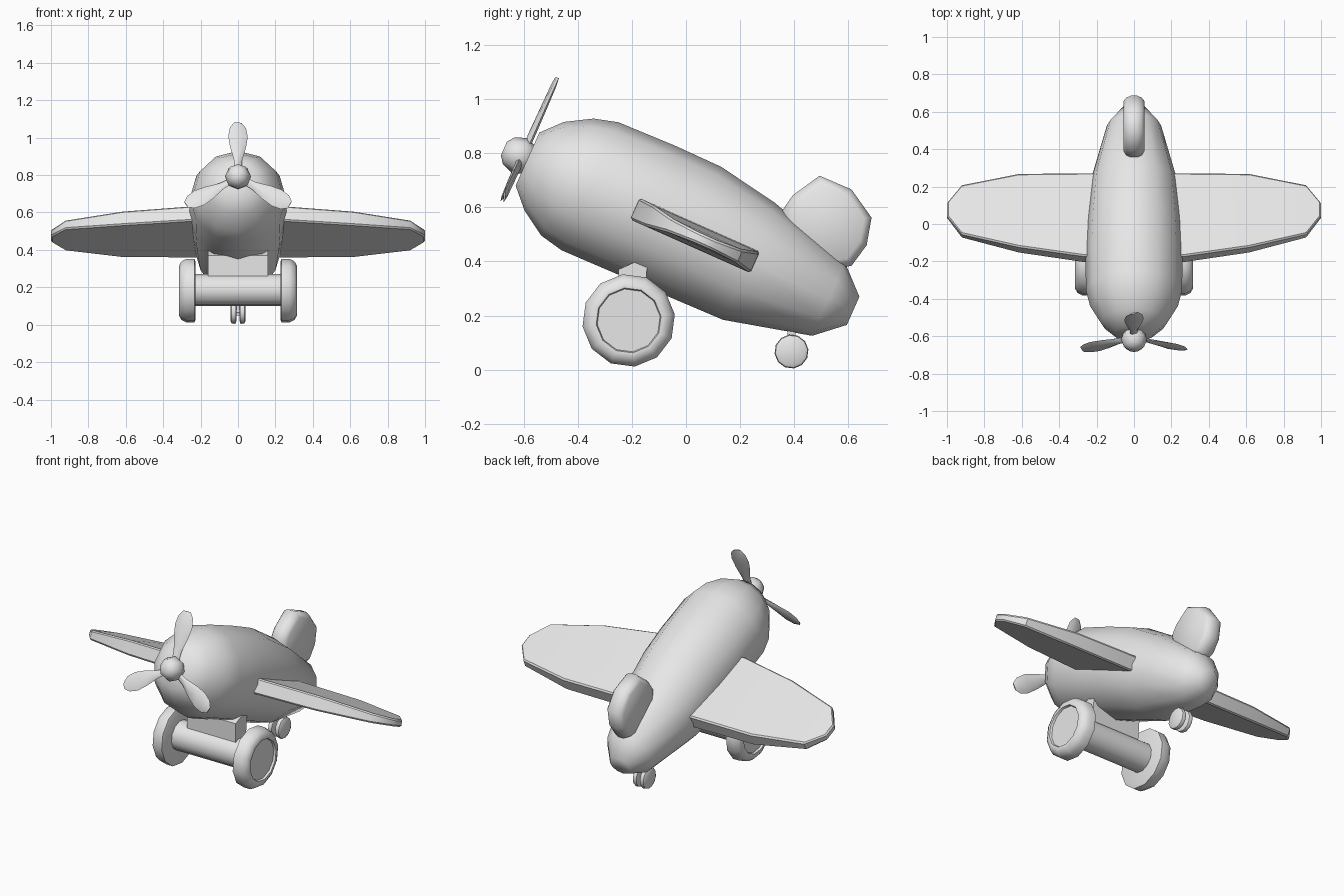
import bpy, bmesh, math
from math import sin, cos, pi, radians

cube = bpy.data.objects.get("Cube")
if cube:
    bpy.data.objects.remove(cube, do_unlink=True)

TILT = radians(-24)   # the aircraft sits tail-down

mat = bpy.data.materials.new("plain_grey")
mat.use_nodes = True
mat.diffuse_color = (0.8, 0.8, 0.8, 1)
mat.node_tree.nodes["Principled BSDF"].inputs["Base Color"].default_value = (0.8, 0.8, 0.8, 1)


def loft(name, rings, tilt=0.0, bevel=0.0, segments=2, bevel_angle=50, smooth=40):
    """Skin a list of equal-length point rings and cap both ends."""
    bm = bmesh.new()
    loops = [[bm.verts.new(p) for p in ring] for ring in rings]
    n = len(rings[0])
    for a, b in zip(loops, loops[1:]):
        for i in range(n):
            j = (i + 1) % n
            bm.faces.new((a[i], a[j], b[j], b[i]))
    bm.faces.new(loops[0])
    bm.faces.new(loops[-1])
    bmesh.ops.recalc_face_normals(bm, faces=bm.faces)
    me = bpy.data.meshes.new(name)
    bm.to_mesh(me)
    bm.free()
    ob = bpy.data.objects.new(name, me)
    bpy.context.collection.objects.link(ob)
    me.materials.append(mat)
    ob.rotation_euler.x = tilt
    bpy.ops.object.select_all(action='DESELECT')
    bpy.context.view_layer.objects.active = ob
    ob.select_set(True)
    bpy.ops.object.shade_smooth_by_angle(angle=radians(smooth))
    if bevel:
        mod = ob.modifiers.new("soft_edges", 'BEVEL')
        mod.width, mod.segments = bevel, segments
        mod.limit_method, mod.angle_limit = 'ANGLE', radians(bevel_angle)
    return ob


def ellipse_y(y, zc, rx, rz, n=12):
    """Ring across the fuselage axis."""
    return [(rx * sin(2 * pi * i / n), y, zc + rz * cos(2 * pi * i / n)) for i in range(n)]


def wheel(name, profile, y, z, n=12, phase=0.13):
    """Turn (x, radius) pairs about a sideways axle."""
    return loft(name, [[(x, y + r * cos(2 * pi * i / n + phase), z + r * sin(2 * pi * i / n + phase))
                        for i in range(n)] for x, r in profile])


# Fuselage: (position along axis, bottom, top, half width)
sections = [(-.852, .365, .58, .108), (-.785, .295, .653, .18), (-.69, .235, .709, .235),
            (-.60, .216, .734, .257), (-.373, .219, .74, .26), (-.186, .22, .738, .252),
            (.05, .224, .697, .232), (.375, .304, .602, .145), (.476, .393, .507, .065)]
loft("fuselage", [ellipse_y(u, (lo + hi) / 2, hw, (hi - lo) / 2) for u, lo, hi, hw in sections],
     TILT, smooth=60)

# Wings: (span, leading edge, trailing edge, underside, top)
stations = [(.1, -.416, .073, .423, .510), (.27, -.414, .073, .423, .510), (.615, -.359, .071, .424, .506),
            (.92, -.277, .012, .437, .490), (1.0, -.165, -.09, .443, .483)]
for side, s in (("left", 1), ("right", -1)):
    loft(side + "_wing", [[(s * x, le, lo), (s * x, te, lo), (s * x, te, hi), (s * x, le, hi)]
                          for x, le, te, lo, hi in stations], TILT, .008, 1)

# Tail fin: rounded outline given thickness
fin = [(.357, .59), (.395, .645), (.494, .717), (.612, .666), (.686, .562),
       (.668, .46), (.612, .384), (.48, .36), (.37, .47)]
fc = (.53, .54)


def fin_ring(x, k):
    return [(x, fc[0] + (y - fc[0]) * k, fc[1] + (z - fc[1]) * k) for y, z in fin]


loft("tail_fin", [fin_ring(-.055, .82), fin_ring(-.042, .93), fin_ring(-.018, 1), fin_ring(.018, 1),
                  fin_ring(.042, .93), fin_ring(.055, .82)], smooth=60)

# Propeller hub: small faceted ball on the nose
HUB = .473
loft("propeller_hub", [ellipse_y(-.885 - .068 * cos(t), HUB, .07 * sin(t), .07 * sin(t), 8)
                       for t in (.4, .9, pi / 2, 2.2, 2.7)], TILT, smooth=50)

# Propeller blades: (distance from hub, half width, half thickness)
blade = [(.03, .018, .010), (.10, .022, .010), (.18, .043, .009), (.24, .052, .008),
         (.29, .043, .007), (.32, .02, .004)]
for k, label in enumerate(("top", "left", "right")):
    a = k * 2 * pi / 3
    rings = []
    for d, hw, th in blade:
        ring = []
        for p, q in ((-1, 0), (-.5, -1), (.5, -1), (1, 0), (.5, 1), (-.5, 1)):
            px = p * hw
            ring.append((px * cos(a) + d * sin(a), -.874 + q * th + p * .006, HUB + d * cos(a) - px * sin(a)))
        rings.append(ring)
    loft(label + "_propeller_blade", rings, TILT, smooth=50)

# Main wheels with a dished hub, joined by a thick axle
main = [(.228, .158), (.233, .172), (.275, .172), (.302, .158), (.315, .135), (.314, .121), (.302, .117)]
for side, s in (("left", 1), ("right", -1)):
    wheel(side + "_main_wheel", [(s * x, r) for x, r in main], -.212, .182)
    wheel(side + "_tail_wheel", [(s * x, r) for x, r in
                                 ((.008, .045), (.012, .06), (.022, .063), (.034, .06), (.041, .047))],
          .39, .067)
wheel("main_axle", [(-.24, .086), (.24, .086)], -.212, .185)

# Undercarriage block between axle and belly
loft("undercarriage_block", [[(x, -.25, .20), (x, -.16, .20), (x, -.14, .42), (x, -.25, .37)]
                             for x in (-.16, .16)])

# Tail wheel strut and its short axle
loft("tail_strut", [[(-.008, .375, z), (.008, .375, z), (.008, .405, z), (-.008, .405, z)]
                    for z in (.05, .2)])
wheel("tail_axle", [(-.02, .018), (.02, .018)], .39, .067, 8)
